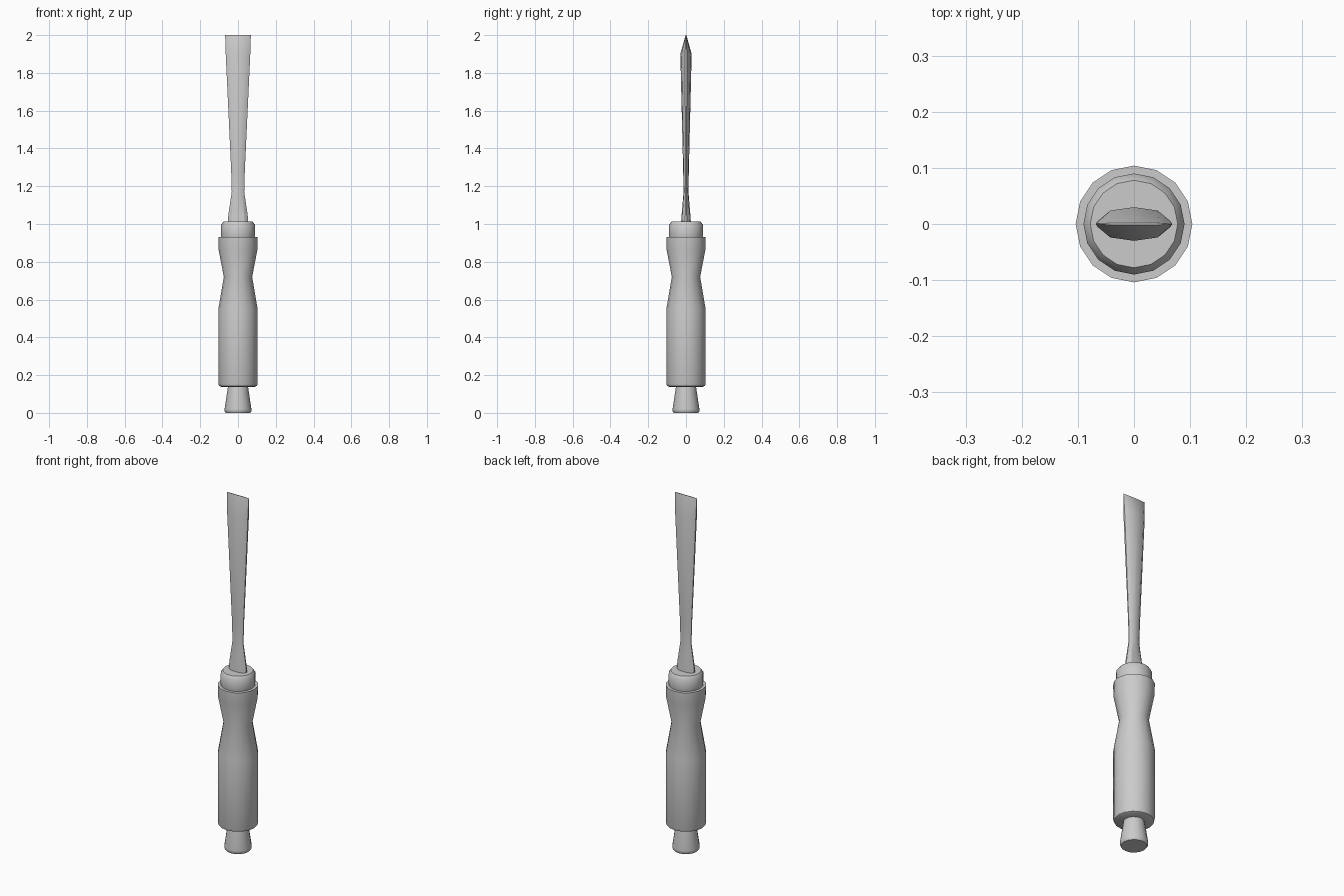
import bpy, bmesh
from math import cos, sin, pi, radians

if "Cube" in bpy.data.objects:
    bpy.data.objects.remove(bpy.data.objects["Cube"])


def loft(name, rings, angle=35):
    """Skin a stack of equal-length point rings and cap both ends."""
    bm = bmesh.new()
    loops = [[bm.verts.new(p) for p in ring] for ring in rings]
    n = len(loops[0])
    for a, b in zip(loops, loops[1:]):
        for i in range(n):
            j = (i + 1) % n
            bm.faces.new((a[i], a[j], b[j], b[i]))
    bm.faces.new(loops[0][::-1])
    bm.faces.new(loops[-1])
    bmesh.ops.recalc_face_normals(bm, faces=bm.faces)
    mesh = bpy.data.meshes.new(name)
    bm.to_mesh(mesh)
    bm.free()
    ob = bpy.data.objects.new(name, mesh)
    bpy.context.collection.objects.link(ob)
    bpy.ops.object.select_all(action='DESELECT')
    ob.select_set(True)
    bpy.context.view_layer.objects.active = ob
    bpy.ops.object.shade_smooth_by_angle(angle=radians(angle))
    return ob


def turned(name, profile, sides=16):
    """Lathe-turned part from (radius, height) pairs."""
    return loft(name, [[(r * cos(2 * pi * i / sides), r * sin(2 * pi * i / sides), z)
                        for i in range(sides)] for r, z in profile])


def lens(hw, hy, z):
    """Lens-shaped blade section with narrow blunt edges."""
    half = [(1, 0.17), (0.65, 0.8), (0, 1), (-0.65, 0.8), (-1, 0.17)]
    pts = half + [(-x, -y) for x, y in half]
    return [(x * hw, y * hy, z) for x, y in pts]


# Flared striking butt
turned("butt", [(0.065, 0), (0.071, 0.01), (0.071, 0.02), (0.053, 0.14)])

# Waisted grip
turned("grip", [(0.09, 0.138), (0.1, 0.143), (0.104, 0.155), (0.104, 0.4), (0.104, 0.55),
                (0.075, 0.72), (0.103, 0.865), (0.104, 0.93)])

# Ferrule collar
turned("ferrule", [(0.087, 0.925), (0.09, 0.94), (0.09, 0.995), (0.078, 1.012)])

# Blade with waisted neck, double bevel and thin cutting edge
loft("blade", [lens(0.055, 0.026, 1.005), lens(0.051, 0.023, 1.05), lens(0.033, 0.013, 1.17),
               lens(0.036, 0.015, 1.28), lens(0.065, 0.03, 1.9), lens(0.068, 0.002, 2.0)], 30)
